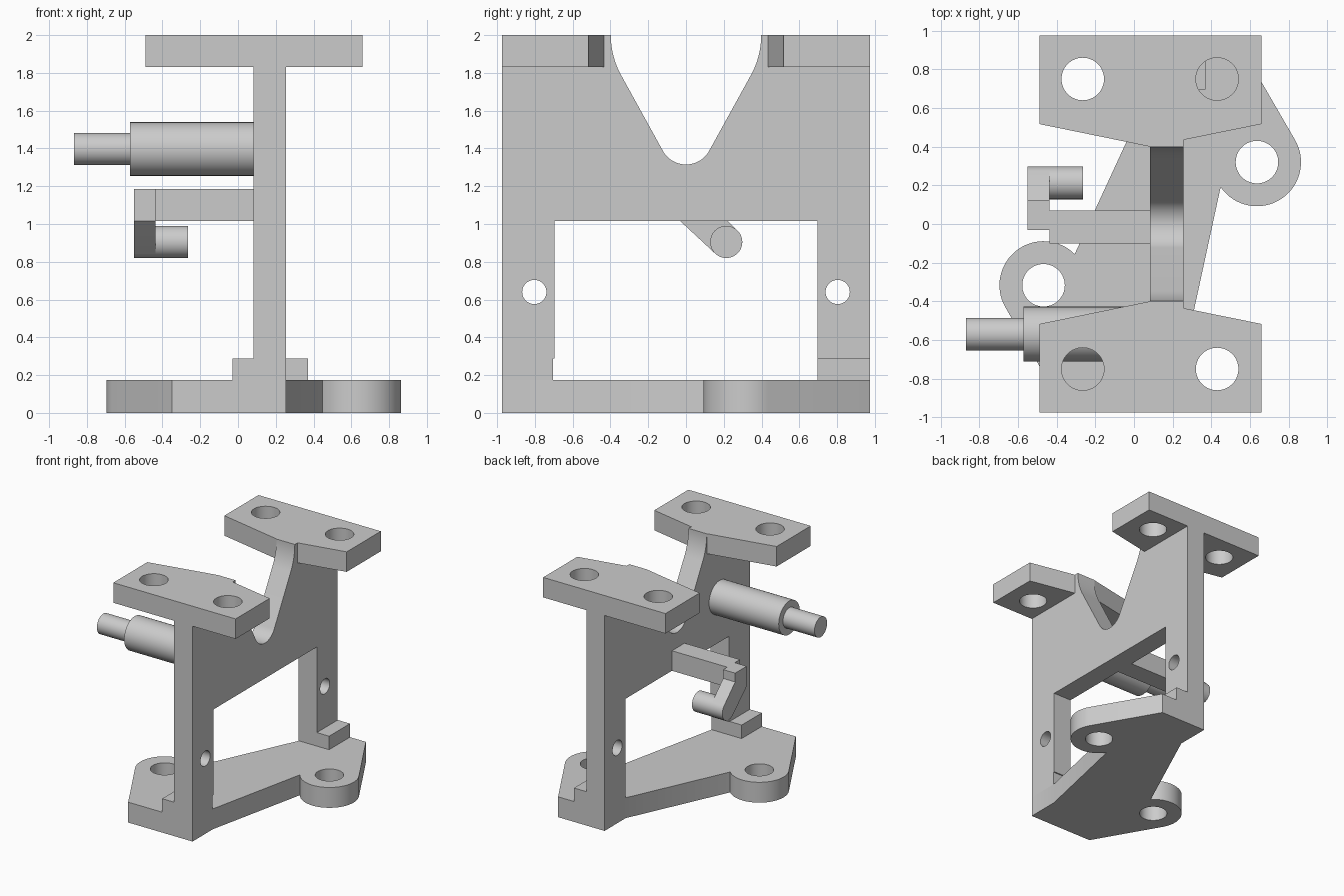
import bpy, bmesh, math
from mathutils import Matrix

cube = bpy.data.objects.get("Cube")
if cube:
    bpy.data.objects.remove(cube, do_unlink=True)

grey = bpy.data.materials.new("light_grey")
grey.use_nodes = True
COLOUR = (0.6, 0.6, 0.6, 1)
grey.diffuse_color = COLOUR
grey.node_tree.nodes["Principled BSDF"].inputs["Base Color"].default_value = COLOUR

# Local (u, v, depth) axes turned to (x, y, z) or (y, z, x)
ALONG = {"z": Matrix.Identity(4),
         "x": Matrix(((0, 0, 1, 0), (1, 0, 0, 0), (0, 1, 0, 0), (0, 0, 0, 1)))}


def arc(cu, cv, r, start, end, steps=32):
    angles = [math.radians(start + (end - start) * i / steps) for i in range(steps + 1)]
    return [(cu + r * math.cos(a), cv + r * math.sin(a)) for a in angles]


def circle(cu, cv, r):
    return arc(cu, cv, r, 0, 360, 64)[:-1]


def rect(u0, u1, v0, v1):
    return [(u0, v0), (u1, v0), (u1, v1), (u0, v1)]


def extrude(name, axis, low, high, outline, holes=()):
    """Extrude a flat outline with holes along an axis."""
    curve = bpy.data.curves.new(name, "CURVE")
    curve.dimensions, curve.fill_mode = "2D", "BOTH"
    curve.extrude = (high - low) / 2
    for loop in (outline, *holes):
        spline = curve.splines.new("POLY")
        spline.points.add(len(loop) - 1)
        for point, (u, v) in zip(spline.points, loop):
            point.co = (u, v, 0, 1)
        spline.use_cyclic_u = True
    temp = bpy.data.objects.new(name + "_profile", curve)
    mesh = bpy.data.meshes.new_from_object(temp)
    bpy.data.objects.remove(temp)
    bpy.data.curves.remove(curve)

    bm = bmesh.new()
    bm.from_mesh(mesh)
    bmesh.ops.remove_doubles(bm, verts=bm.verts, dist=1e-5)
    bmesh.ops.transform(bm, verts=bm.verts,
                        matrix=ALONG[axis] @ Matrix.Translation((0, 0, (low + high) / 2)))
    bmesh.ops.recalc_face_normals(bm, faces=bm.faces)
    bm.to_mesh(mesh)
    bm.free()
    mesh.name = name
    mesh.materials.clear()
    mesh.materials.append(grey)
    obj = bpy.data.objects.new(name, mesh)
    bpy.context.collection.objects.link(obj)
    bpy.ops.object.select_all(action="DESELECT")
    obj.select_set(True)
    bpy.context.view_layer.objects.active = obj
    bpy.ops.object.shade_smooth_by_angle(angle=math.radians(30))
    return obj


W0, W1 = 0.083, 0.255      # web faces
END = 0.975                # half length
BASE, SHELF = 0.173, 1.83  # base top, flange underside

# Base plate with two round lugs
front_lug, back_lug = (-0.468, -0.317), (0.636, 0.32)
base = [(-0.35, -END), (W1, -END), (W1, -0.70)]
base += arc(*back_lug, 0.228, 214.5, 389.5)
base += [(0.52, END), (W0, END), (W0, 0.69)]
base += arc(*front_lug, 0.228, 45, 209.5)
extrude("base_plate", "z", 0, BASE, base,
        [circle(*front_lug, 0.11), circle(*back_lug, 0.11)])

# Upright web: V notch on top, open window below, cross holes in the legs
SLOPE = 28.5
right_flank = arc(-0.042, 2, 0.44, 0, -SLOPE, 12)
left_flank = [(-y, z) for y, z in reversed(right_flank)]
web = [(-END, BASE), (-0.705, BASE), (-0.705, 0.288), (-0.695, 0.288),
       (-0.695, 1.015), (0.695, 1.015), (0.695, BASE), (END, BASE), (END, 2)]
web += right_flank + arc(0, 1.455, 0.14, -SLOPE, SLOPE - 180) + left_flank + [(-END, 2)]
extrude("upright_web", "x", W0, W1, web,
        [circle(side * 0.803, 0.64, 0.064) for side in (-1, 1)])

# Top flanges on both sides of the web, at both ends
for end, s in (("front", -1), ("back", 1)):
    extrude(end + "_flange_right", "z", SHELF, 2,
            [(-0.49, s * END), (-0.49, s * 0.517), (W0, s * 0.40), (W0, s * END)],
            [circle(-0.265, s * 0.75, 0.11)])
    extrude(end + "_flange_left", "z", SHELF, 2,
            [(W1, s * END), (W1, s * 0.435), (0.66, s * 0.517), (0.66, s * END)],
            [circle(0.43, s * 0.75, 0.11)])

# Foot blocks beside the legs
extrude("front_foot_block", "z", BASE, 0.288, rect(-0.03, W0, -END, -0.705))
extrude("back_foot_block", "z", BASE, 0.288, rect(W1, 0.37, 0.695, END))

# Stepped shaft
extrude("shaft_body", "x", -0.572, W0, circle(-0.57, 1.397, 0.142))
extrude("shaft_tip", "x", -0.868, -0.572, circle(-0.57, 1.397, 0.085))

# Arm with a cranked end plate and pin
PIN = (0.213, 0.905, 0.085)
extrude("arm_bar", "x", -0.437, W0, rect(-0.10, 0.07, 1.015, 1.185))
crank = [(-0.03, 1.185), (-0.03, 1.015)] + arc(*PIN, 227, 405) + [(0.125, 1.11), (0.125, 1.185)]
extrude("crank_plate", "x", -0.55, -0.437, crank)
extrude("crank_pin", "x", -0.437, -0.265, circle(*PIN))
